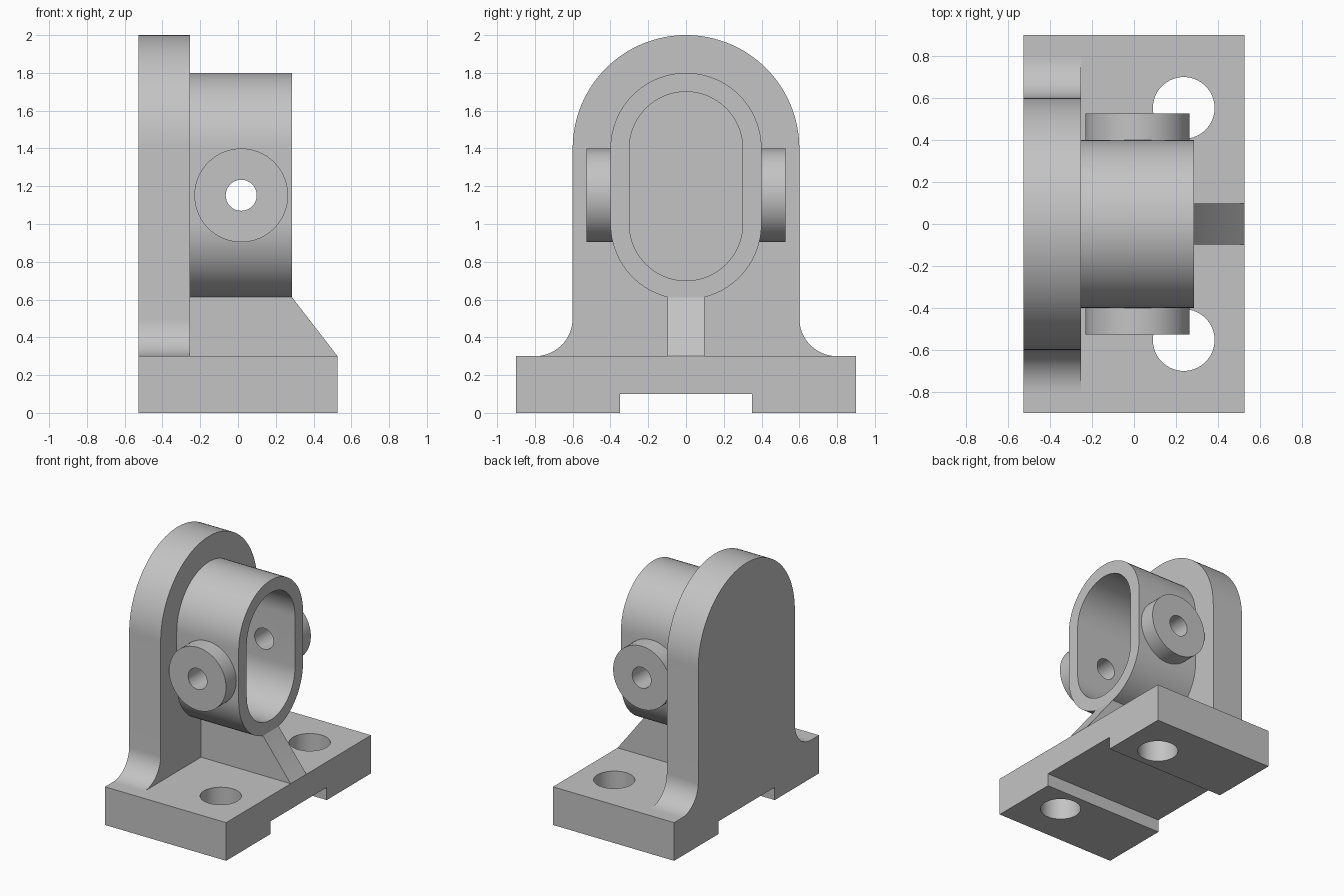
import bpy
import bmesh
from math import cos, sin, radians
from mathutils import Vector

cube = bpy.data.objects.get("Cube")
if cube:
    bpy.data.objects.remove(cube, do_unlink=True)

# Single material
GREY = (0.55, 0.55, 0.55, 1.0)
metal = bpy.data.materials.new("plain_grey")
metal.use_nodes = True
metal.diffuse_color = GREY
metal.node_tree.nodes["Principled BSDF"].inputs["Base Color"].default_value = GREY

# Main dimensions
BACK, WALL, RING_END, FRONT = -0.527, -0.253, 0.286, 0.527
BASE_TOP = 0.3
LOW, HIGH = 1.0, 1.4          # centres of the rounded ends
PIN_X, PIN_Z = 0.017, 1.152   # axis of the side bosses


def arc(cx, cy, r, start, end, steps=32):
    angles = [radians(start + (end - start) * i / steps) for i in range(steps + 1)]
    return [(cx + r * cos(a), cy + r * sin(a)) for a in angles]


def circle(cx, cy, r):
    return arc(cx, cy, r, 0, 360, 64)[:-1]


def slot(r):
    return arc(0, HIGH, r, 0, 180) + arc(0, LOW, r, 180, 360)


def prism(name, points, axis, start, end):
    """Extrude a flat outline along x, y or z."""
    place = {"x": lambda u, v: (start, u, v),
             "y": lambda u, v: (u, start, v),
             "z": lambda u, v: (u, v, start)}[axis]
    bm = bmesh.new()
    face = bm.faces.new([bm.verts.new(place(u, v)) for u, v in points])
    moved = bmesh.ops.extrude_face_region(bm, geom=[face])["geom"]
    shift = Vector([end - start if a == axis else 0 for a in "xyz"])
    bmesh.ops.translate(bm, vec=shift,
                        verts=[g for g in moved if isinstance(g, bmesh.types.BMVert)])
    bmesh.ops.recalc_face_normals(bm, faces=bm.faces)
    mesh = bpy.data.meshes.new(name)
    bm.to_mesh(mesh)
    bm.free()
    obj = bpy.data.objects.new(name, mesh)
    bpy.context.collection.objects.link(obj)
    mesh.materials.append(metal)
    return obj


def activate(obj):
    bpy.ops.object.select_all(action="DESELECT")
    obj.select_set(True)
    bpy.context.view_layer.objects.active = obj


def cut(obj, cutter):
    mod = obj.modifiers.new("cut", "BOOLEAN")
    mod.operation = "DIFFERENCE"
    mod.solver = "EXACT"
    mod.object = cutter
    activate(obj)
    bpy.ops.object.modifier_apply(modifier=mod.name)


# Base with a channel underneath and two bolt holes
base = prism("base", [(-0.9, 0), (-0.35, 0), (-0.35, 0.1), (0.35, 0.1), (0.35, 0),
                      (0.9, 0), (0.9, BASE_TOP), (-0.9, BASE_TOP)], "x", BACK, FRONT)
cutters = []
for side in (-1, 1):
    hole = prism("bolt_hole_cutter", circle(0.237, side * 0.553, 0.147), "z", -0.1, 0.5)
    cut(base, hole)
    cutters.append(hole)

# Upright plate with round top and flared feet
half = arc(0.8, 0.5, 0.2, 270, 180, 16) + arc(0, HIGH, 0.6, 0, 90)
outline = half + [(-y, z) for y, z in reversed(half[:-1])]
plate = prism("upright_plate", outline, "x", BACK, WALL)

# Hollow oblong ring
ring = prism("oblong_ring", slot(0.4), "x", WALL - 0.05, RING_END)
cavity = prism("cavity_cutter", slot(0.3), "x", WALL - 0.2, RING_END + 0.2)
cut(ring, cavity)
cutters.append(cavity)

# Side bosses, bored through together with the ring
pin = prism("pin_hole_cutter", circle(PIN_X, PIN_Z, 0.082), "y", -0.8, 0.8)
cutters.append(pin)
cut(ring, pin)
bosses = []
for name, side in (("front_boss", -1), ("rear_boss", 1)):
    boss = prism(name, circle(PIN_X, PIN_Z, 0.248), "y", side * 0.35, side * 0.527)
    cut(boss, pin)
    bosses.append(boss)

# Sloped rib under the ring
rib = prism("support_rib", [(WALL - 0.05, 0.2), (0.5, 0.2), (FRONT, BASE_TOP),
                            (RING_END, 0.612), (0.27, 0.65), (WALL - 0.05, 0.65)],
            "y", -0.098, 0.098)

for cutter in cutters:
    bpy.data.objects.remove(cutter, do_unlink=True)

for part in [base, plate, ring, rib] + bosses:
    activate(part)
    bpy.ops.object.shade_smooth_by_angle(angle=radians(30))
